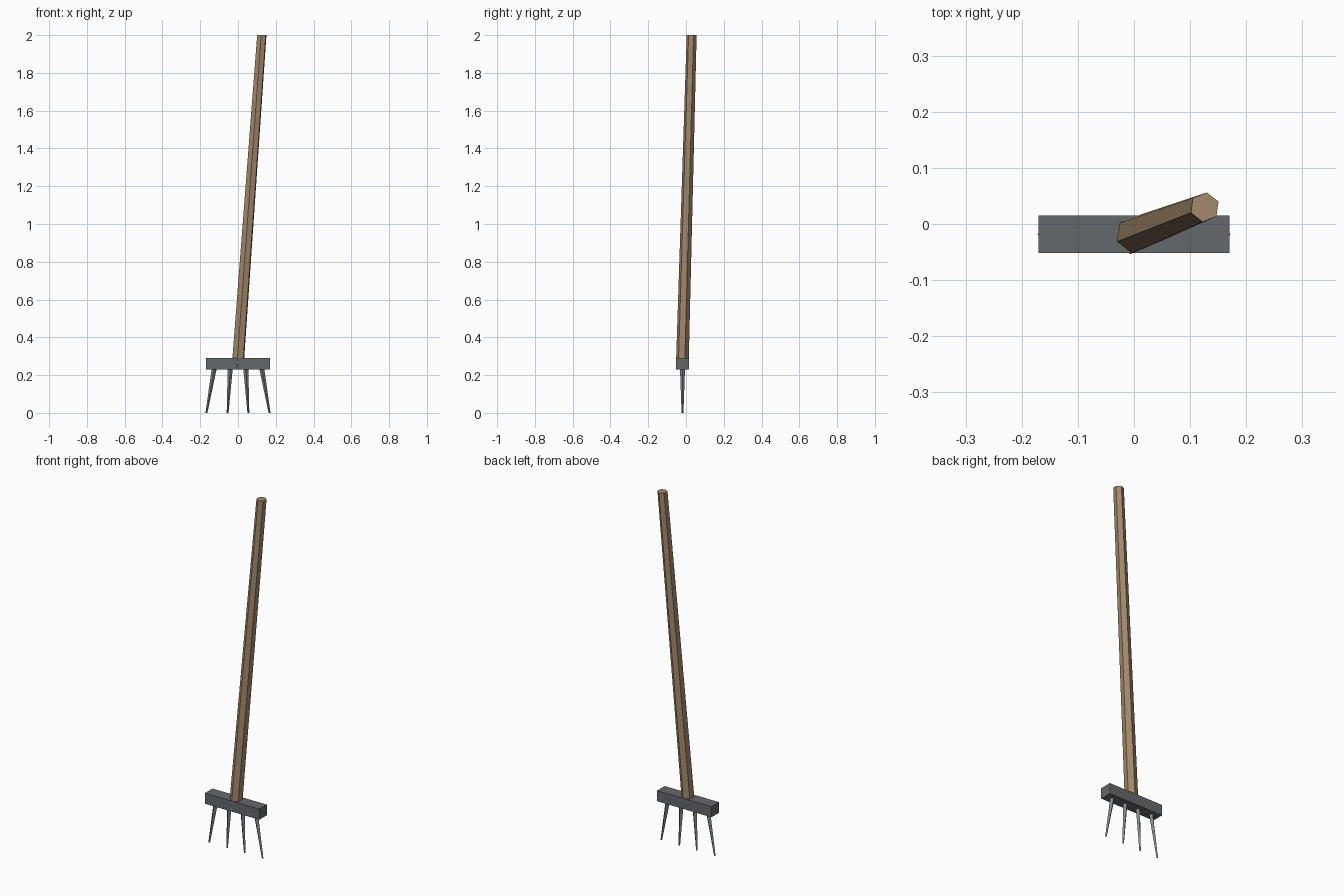
import bpy, bmesh, math
from mathutils import Vector

if "Cube" in bpy.data.objects:
    bpy.data.objects.remove(bpy.data.objects["Cube"])


def material(name, rgb):
    m = bpy.data.materials.new(name)
    m.diffuse_color = (*rgb, 1)
    m.use_nodes = True
    m.node_tree.nodes["Principled BSDF"].inputs["Base Color"].default_value = m.diffuse_color
    return m


wood = material("wood", (0.37, 0.25, 0.15))
iron = material("iron", (0.13, 0.14, 0.15))
steel = material("steel", (0.22, 0.24, 0.25))


def add_object(name, bm, mat):
    bmesh.ops.recalc_face_normals(bm, faces=bm.faces)
    me = bpy.data.meshes.new(name)
    bm.to_mesh(me)
    bm.free()
    me.materials.append(mat)
    ob = bpy.data.objects.new(name, me)
    bpy.context.collection.objects.link(ob)
    return ob


def tapered_rod(name, a, ra, b, rb, sides, phase, mat):
    """Flat-faced rod with level ends, leaning from a to b."""
    bm = bmesh.new()
    rings = []
    for c, r in ((a, ra), (b, rb)):
        angles = [phase + 2 * math.pi * i / sides for i in range(sides)]
        rings.append([bm.verts.new(Vector(c) + Vector((r * math.cos(t), r * math.sin(t), 0)))
                      for t in angles])
    lo, hi = rings
    for i in range(sides):
        j = (i + 1) % sides
        bm.faces.new((lo[i], lo[j], hi[j], hi[i]))
    bm.faces.new(lo[::-1])
    bm.faces.new(hi)
    return add_object(name, bm, mat)


# Leaning hexagonal handle, socketed into the head
tapered_rod("handle", (-0.002, -0.02, 0.24), 0.034, (0.126, 0.03, 2.0), 0.0265,
            6, math.radians(22), wood)

# Head bar
bm = bmesh.new()
bmesh.ops.create_cube(bm, size=1)
bmesh.ops.scale(bm, vec=(0.34, 0.067, 0.06), verts=bm.verts)
bmesh.ops.translate(bm, vec=(0, -0.0185, 0.26), verts=bm.verts)
add_object("head_bar", bm, iron)

# Four splayed tines
for side in (-1, 1):
    for label, top, tip in (("inner", 0.041, 0.055), ("outer", 0.125, 0.167)):
        tapered_rod(f"{label}_tine_{'left' if side < 0 else 'right'}",
                    (side * tip, -0.0185, 0), 0.005,
                    (side * top, -0.0185, 0.24), 0.0135, 4, 0, steel)
